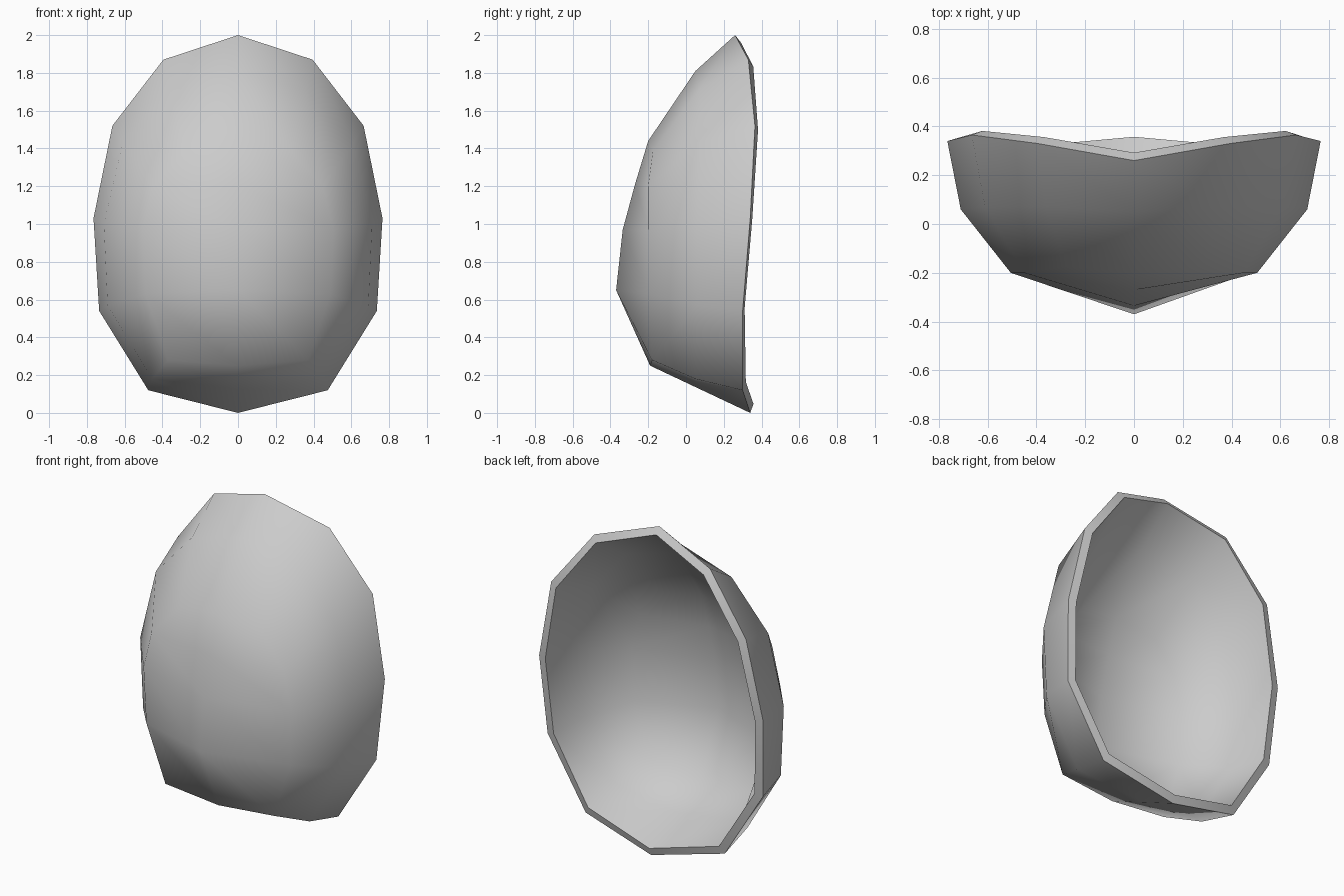
import bpy, bmesh, math

if "Cube" in bpy.data.objects:
    bpy.data.objects.remove(bpy.data.objects["Cube"])

# Right half of each ring, top centre -> bottom centre (x, y, z)
rim = [(0, .26, 2.0), (.395, .33, 1.87), (.665, .365, 1.52), (.765, .34, 1.03),
       (.735, .30, .54), (.475, .30, .12), (0, .34, 0)]
middle = [(0, .05, 1.81), (.36, .07, 1.71), (.61, .07, 1.43), (.71, .06, 1.0),
          (.69, .06, .57), (.455, .05, .18), (0, .075, .125)]
front = [(0, -.2, 1.44), (.28, -.175, 1.39), (.45, -.2, 1.2), (.505, -.2, .97),
         (.49, -.195, .63), (.37, -.18, .28), (0, -.19, .25)]
ridge = [(0, -.27, 1.21), (0, -.335, .97), (0, -.37, .65)]

bm = bmesh.new()


def ring(half):
    # Close a half ring into twelve vertices by mirroring it
    left = [(-x, y, z) for x, y, z in reversed(half[1:-1])]
    return [bm.verts.new(p) for p in half + left]


# Side walls between the rings
rings = [ring(r) for r in (rim, middle, front)]
for a, b in zip(rings, rings[1:]):
    for i in range(12):
        j = (i + 1) % 12
        bm.faces.new((a[i], a[j], b[j], b[i]))

# Front face: two columns of four quads along the centre ridge
f = rings[2]
centre = [f[0]] + [bm.verts.new(p) for p in ridge] + [f[6]]
right = f[1:6]
left = [f[i] for i in (11, 10, 9, 8, 7)]
for a, b in ((left, centre), (centre, right)):
    for i in range(4):
        bm.faces.new((a[i], a[i + 1], b[i + 1], b[i]))

bmesh.ops.recalc_face_normals(bm, faces=bm.faces[:])
# Make sure the normals point outwards (front is -y)
bm.normal_update()
if sum(fc.normal.y * fc.calc_area() for fc in bm.faces) > 0:
    bmesh.ops.reverse_faces(bm, faces=bm.faces[:])

mesh = bpy.data.meshes.new("mask_shell")
bm.to_mesh(mesh)
bm.free()
shell = bpy.data.objects.new("mask_shell", mesh)
bpy.context.collection.objects.link(shell)
bpy.context.view_layer.objects.active = shell
shell.select_set(True)

# Wall thickness towards the inside
solid = shell.modifiers.new("thickness", 'SOLIDIFY')
solid.thickness = .05
solid.offset = -1
solid.use_even_offset = True
bpy.ops.object.modifier_apply(modifier=solid.name)
bpy.ops.object.shade_smooth_by_angle(angle=math.radians(60))
